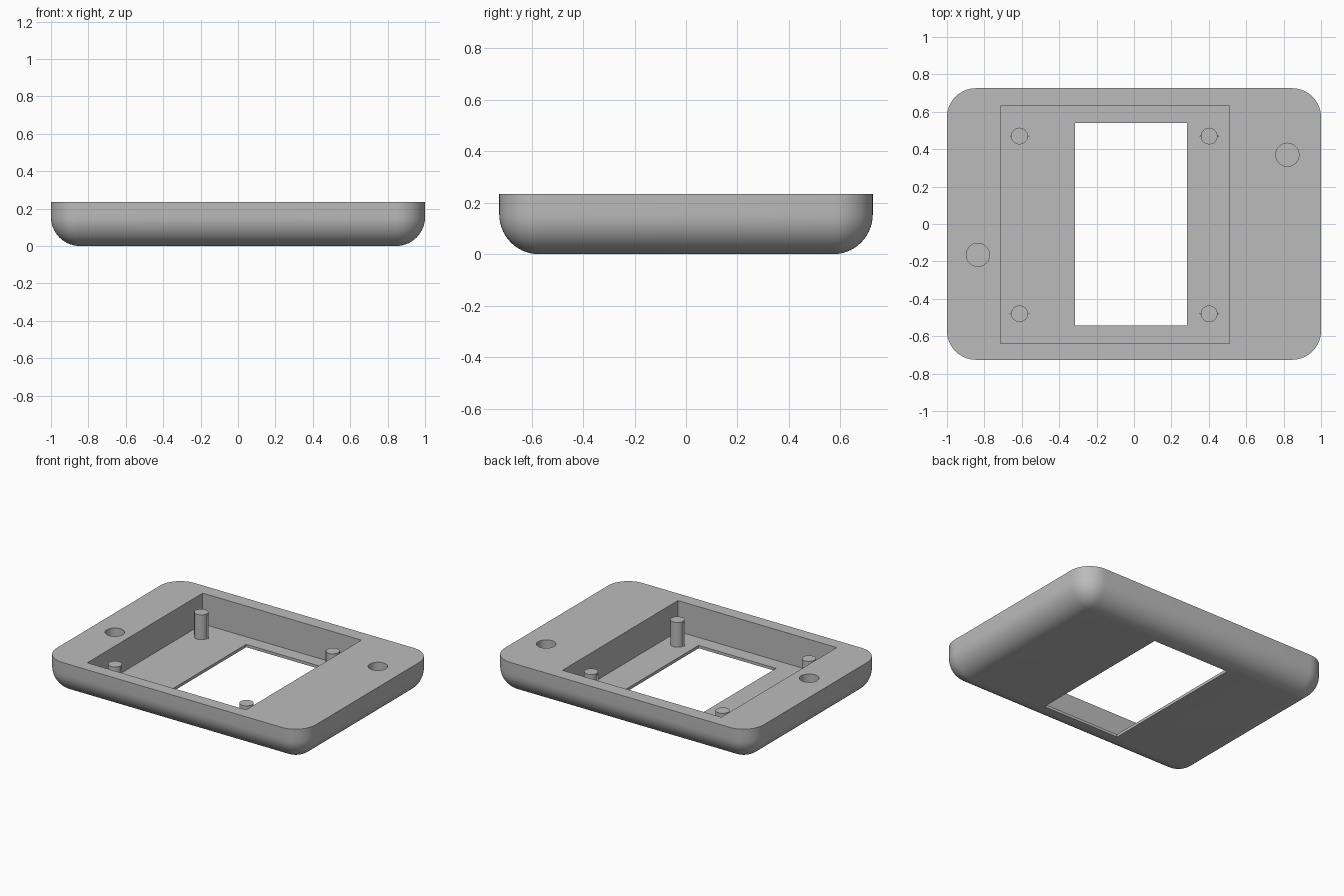
import bpy, bmesh, math
from mathutils import Matrix

old = bpy.data.objects.get("Cube")
if old:
    bpy.data.objects.remove(old, do_unlink=True)

grey = bpy.data.materials.new("matte_grey")
grey.use_nodes = True
colour = (0.5, 0.5, 0.5, 1)
grey.diffuse_color = colour
grey.node_tree.nodes["Principled BSDF"].inputs["Base Color"].default_value = colour

HEIGHT, FLOOR, RADIUS = 0.235, 0.02, 0.155


def make(name, bm):
    mesh = bpy.data.meshes.new(name)
    bm.to_mesh(mesh)
    bm.free()
    mesh.materials.append(grey)
    ob = bpy.data.objects.new(name, mesh)
    bpy.context.collection.objects.link(ob)
    return ob


def box(x0, x1, y0, y1, z0, z1):
    bm = bmesh.new()
    place = Matrix.Translation(((x0 + x1) / 2, (y0 + y1) / 2, (z0 + z1) / 2))
    size = Matrix.Diagonal((x1 - x0, y1 - y0, z1 - z0, 1))
    bmesh.ops.create_cube(bm, size=1, matrix=place @ size)
    return bm


def cylinder(bm, x, y, radius, z0, z1, sides, squash=1):
    place = Matrix.Translation((x, y, (z0 + z1) / 2)) @ Matrix.Diagonal((1, squash, 1, 1))
    turn = Matrix.Rotation(math.pi / 2, 4, 'Z')
    bmesh.ops.create_cone(bm, cap_ends=True, segments=sides, radius1=radius,
                          radius2=radius, depth=z1 - z0, matrix=place @ turn)


def smooth(ob):
    bpy.ops.object.select_all(action='DESELECT')
    ob.select_set(True)
    bpy.context.view_layer.objects.active = ob
    bpy.ops.object.shade_smooth_by_angle(angle=math.radians(30))


def cut(ob, name, bm):
    cutter = make(name, bm)
    cutter.hide_render = True
    mod = ob.modifiers.new(name, 'BOOLEAN')
    mod.operation, mod.solver, mod.object = 'DIFFERENCE', 'EXACT', cutter
    bpy.context.view_layer.objects.active = ob
    bpy.ops.object.modifier_apply(modifier=mod.name)
    bpy.data.objects.remove(cutter, do_unlink=True)


# Shell: block with rounded upright and bottom edges, flat open top
bm = box(-1, 1, -0.726, 0.726, 0, HEIGHT)
edges = [e for e in bm.edges if any(v.co.z < 0.01 for v in e.verts)]
bmesh.ops.bevel(bm, geom=edges, offset=RADIUS, segments=14, profile=0.5,
                affect='EDGES', clamp_overlap=False)
shell = make("shell", bm)

# Pocket, window through the floor, and two blind round holes
cut(shell, "pocket_cutter", box(-0.715, 0.51, -0.64, 0.632, FLOOR, 0.4))
cut(shell, "window_cutter", box(-0.315, 0.283, -0.543, 0.54, -0.1, 0.1))
for x, y in ((0.82, 0.37), (-0.835, -0.165)):
    bm = bmesh.new()
    cylinder(bm, x, y, 0.062, 0.085, 0.4, 32)
    cut(shell, "hole_cutter", bm)
smooth(shell)

# Four mounting posts, each with a slim fin on both sides
for side, x in (("right", -0.612), ("left", 0.402)):
    for end, y in (("front", -0.48), ("back", 0.47)):
        bm = bmesh.new()
        cylinder(bm, x, y, 0.045, FLOOR - 0.005, 0.193, 16)
        smooth(make(f"post_{end}_{side}", bm))
        bm = bmesh.new()
        cylinder(bm, x, y, 0.055, FLOOR - 0.005, 0.18, 4, squash=0.3)
        make(f"post_fin_{end}_{side}", bm)
